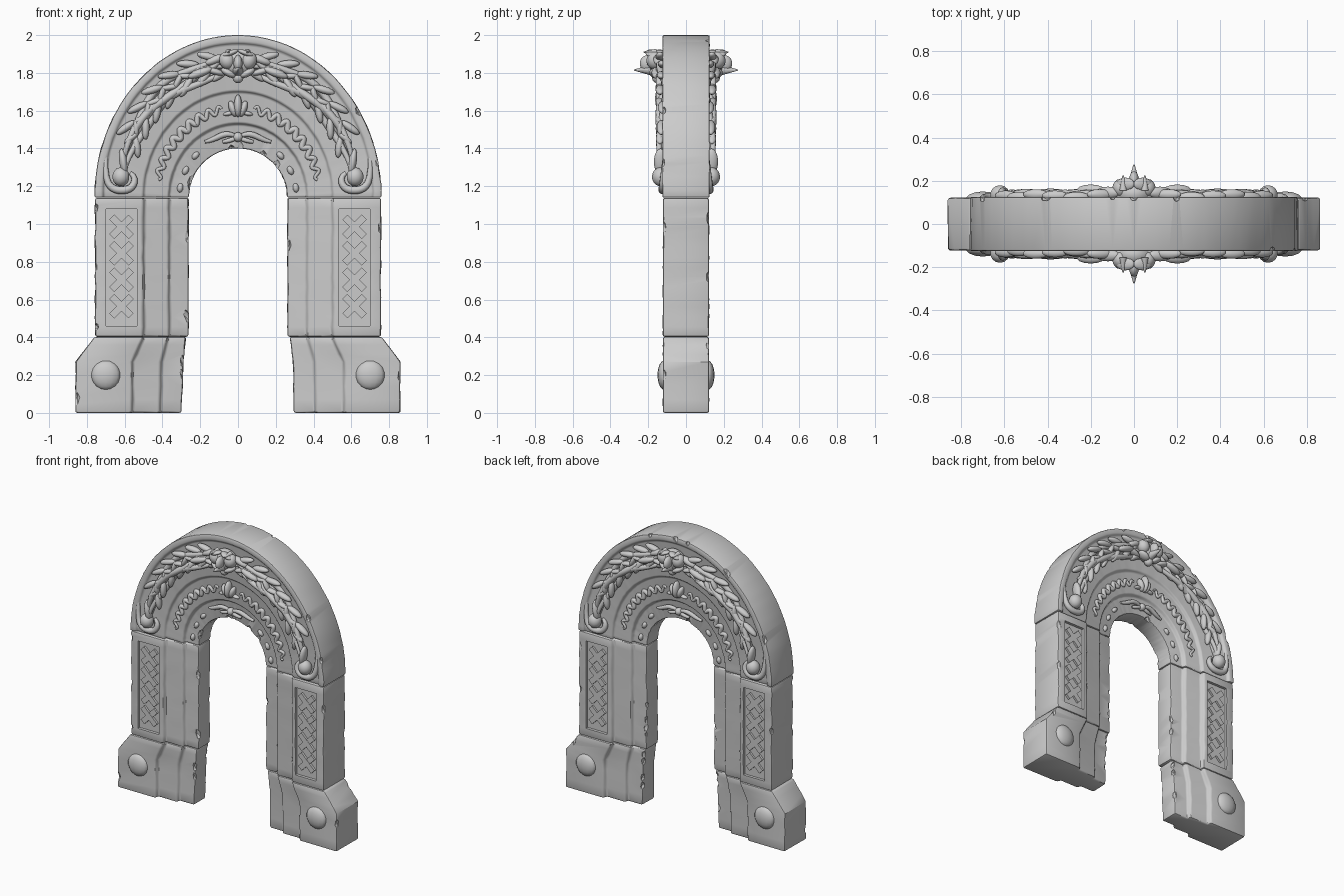
import bpy, bmesh, math, random
from mathutils import Matrix, Vector

if "Cube" in bpy.data.objects:
    bpy.data.objects.remove(bpy.data.objects["Cube"])

random.seed(4)
QUADS = [(sx, sy) for sx in (1, -1) for sy in (1, -1)]


def new_object(name, bm):
    bmesh.ops.recalc_face_normals(bm, faces=bm.faces)
    me = bpy.data.meshes.new(name)
    bm.to_mesh(me)
    bm.free()
    ob = bpy.data.objects.new(name, me)
    bpy.context.collection.objects.link(ob)
    return ob


def finish(ob, angle=35):
    bpy.ops.object.select_all(action='DESELECT')
    ob.select_set(True)
    bpy.context.view_layer.objects.active = ob
    bpy.ops.object.convert(target='MESH')
    bpy.ops.object.shade_smooth_by_angle(angle=math.radians(angle))


def section(pts):
    """Closed ring from (x, z, half depth) points, front then back."""
    return [(x, -d, z) for x, z, d in pts] + [(x, d, z) for x, z, d in reversed(pts)]


def stone(name, rings, chips, wear=0.003, panel=None):
    """Loft rings into a worn block, bevel it, then cut chips and panels."""
    bm = bmesh.new()
    loops = [[bm.verts.new((x + random.uniform(-wear, wear), y + random.uniform(-wear, wear) * 0.5, z))
              for x, y, z in r] for r in rings]
    n = len(rings[0])
    for a, b in zip(loops, loops[1:]):
        for i in range(n):
            bm.faces.new((a[i], a[(i + 1) % n], b[(i + 1) % n], b[i]))
    bm.faces.new(loops[0])
    bm.faces.new(loops[-1])
    ob = new_object(name, bm)
    bev = ob.modifiers.new("worn_edges", 'BEVEL')
    bev.width, bev.segments, bev.limit_method = 0.011, 2, 'ANGLE'
    bev.angle_limit = math.radians(40)
    cb = bmesh.new()
    for _ in range(chips):
        p = random.choice(rings[1:-1])[random.choice((0, n // 2 - 1, n // 2, n - 1))]
        s = [random.uniform(0.012, 0.024), random.uniform(0.012, 0.025), random.uniform(0.02, 0.045)]
        rot = Matrix.Rotation(random.uniform(-0.5, 0.5), 4, 'Y')
        bmesh.ops.create_icosphere(cb, subdivisions=1, radius=1,
                                   matrix=Matrix.Translation(p) @ rot @ Matrix.Diagonal((*s, 1)))
    if panel:
        x, z, w, h, y = panel
        for sy in (1, -1):
            bmesh.ops.create_cube(cb, size=1, matrix=Matrix.Translation((x, sy * (y + 0.05), z))
                                  @ Matrix.Diagonal((w, 0.1, h, 1)))
    cutter = new_object("chip_cutter", cb)
    cutter.hide_render = True
    mod = ob.modifiers.new("chips", 'BOOLEAN')
    mod.object, mod.operation, mod.solver, mod.use_self = cutter, 'DIFFERENCE', 'EXACT', True
    finish(ob)
    bpy.data.objects.remove(cutter)
    return ob


def blobs(name, items):
    """Ellipsoids (x, y, z, sx, sy, sz, turn) repeated on both sides and faces."""
    bm = bmesh.new()
    for x, y, z, a, b, c, turn in items:
        for sx, sy in QUADS:
            if x == 0 and sx < 0:
                continue
            m = (Matrix.Translation((sx * x, -sy * y, z)) @ Matrix.Rotation(sx * turn, 4, 'Y')
                 @ Matrix.Diagonal((a, b, c, 1)))
            bmesh.ops.create_uvsphere(bm, u_segments=14, v_segments=9, radius=1, matrix=m)
    finish(new_object(name, bm), 60)


def tubes(name, paths, radius):
    """Tapered tubes along (x, y, z) paths, repeated on both sides and faces."""
    cu = bpy.data.curves.new(name, 'CURVE')
    cu.dimensions, cu.bevel_depth, cu.bevel_resolution = '3D', radius, 2
    cu.use_fill_caps, cu.resolution_u = True, 3
    for path in paths:
        for sx, sy in QUADS:
            sp = cu.splines.new('NURBS')
            sp.points.add(len(path) - 1)
            for i, (p, (x, y, z)) in enumerate(zip(sp.points, path)):
                p.co = (sx * x, -sy * y, z, 1)
                p.radius = 0.5 + 0.5 * math.sin(math.pi * i / (len(path) - 1))
            sp.order_u, sp.use_endpoint_u = 4, True
    ob = bpy.data.objects.new(name, cu)
    bpy.context.collection.objects.link(ob)
    finish(ob, 60)


# Elliptical arch bands (half width, height, half depth), springing from z = 1.14
SPRING = 1.14
BANDS = [(.76, .86, .125), (.72, .82, .125), (.71, .81, .109), (.505, .565, .113),
         (.495, .555, .093), (.37, .395, .093), (.36, .385, .066), (.26, .26, .066)]


def on_band(t, f, inner, outer):
    a, b = BANDS[inner], BANDS[outer]
    w, h = a[0] + (b[0] - a[0]) * f, a[1] + (b[1] - a[1]) * f
    return w * math.cos(t), SPRING + h * math.sin(t), -math.atan2(h * math.cos(t), -w * math.sin(t))


# Arch
N = 72
stone("arch", [section([(a * math.cos(math.pi * k / N), SPRING + b * math.sin(math.pi * k / N), d)
                        for a, b, d in BANDS]) for k in range(N + 1)], 16, wear=0.002)

# Shafts and bases
DEPTHS = (.122, .122, .093, .093, .066, .066)
SHAFT = (.757, .505, .495, .37, .36, .262)
FOOT = [(0, (.86, .565, .555, .415, .405, .297)), (.27, (.86, .565, .555, .41, .40, .29)),
        (.40, (.76, .505, .495, .375, .365, .275))]


def foot_xs(z):
    (z0, a), (z1, b) = FOOT[:2] if z <= .27 else FOOT[1:]
    return [p + (q - p) * (z - z0) / (z1 - z0) for p, q in zip(a, b)]


for side, s in (("left", -1), ("right", 1)):
    stone(side + "_shaft", [section([(s * x, .403 + .735 * k / 14, d) for x, d in zip(SHAFT, DEPTHS)])
                            for k in range(15)], 9, panel=(s * .617, .77, .165, .62, .102))
    stone(side + "_base", [section([(s * x, z, d) for x, d in zip(foot_xs(z), DEPTHS)])
                           for z in (0, .07, .14, .2, .27, .31, .36, .402)], 6)

# Crossed bars in the recessed panels
bm = bmesh.new()
for i in range(4):
    for turn in (1, -1):
        for sx, sy in QUADS:
            bmesh.ops.create_cube(bm, size=1, matrix=Matrix.Translation((sx * .617, sy * .104, .565 + i * .14))
                                  @ Matrix.Rotation(turn * math.radians(45), 4, 'Y')
                                  @ Matrix.Diagonal((.145, .026 + .002 * turn, .038, 1)))
finish(new_object("panel_crosses", bm))

# Round bosses on the bases
blobs("base_bosses", [(.70, .115, .20, .078, .036, .078, 0)])

# Foliage garland on the outer band
strands = []
for k in range(4):
    path = []
    for i in range(26):
        t = .16 + 1.34 * i / 25
        spread = min(1, (t - .1) * 1.6)
        x, z, _ = on_band(t, .53 + spread * (.11 * (k - 1.5) + .05 * math.sin(9 * t + 2 * k)), 3, 1)
        path.append((x, .125 + .018 * math.sin(7 * t + 1.7 * k), z))
    strands.append(path)
tubes("garland_stems", strands, .021)
leaves = []
for i in range(13):
    t = .42 + i * .083
    f, lean = ((.38, .5), (.80, -.5))[i % 2]
    x, z, turn = on_band(t, f, 3, 1)
    leaves.append((x, .125 + .006 * (i % 3), z, .062, .024, .02, turn + lean))
    x, z, turn = on_band(t + .04, .58, 3, 1)
    leaves.append((x, .138, z, .05, .022, .016, turn - lean))
blobs("garland_leaves", leaves)

# Scroll ends of the garland
blobs("scroll_buds", [(.62, .135, 1.25, .046, .045, .05, 0), (.607, .135, 1.33, .022, .035, .07, .15)])
tubes("scroll_cups", [[(.70, .112, 1.36), (.705, .12, 1.25), (.68, .125, 1.185), (.61, .125, 1.175),
                       (.55, .125, 1.19), (.54, .12, 1.25), (.57, .115, 1.27)]], .022)

# Carved head at the crown
blobs("crown_head", [(0, .14, 1.85, .085, .06, .075, 0), (.058, .165, 1.865, .042, .045, .048, .3),
                     (.04, .185, 1.905, .045, .03, .014, .35), (.05, .16, 1.80, .045, .035, .02, -.5),
                     (0, .20, 1.85, .024, .045, .045, 0), (.12, .145, 1.87, .06, .028, .022, .4),
                     (.13, .14, 1.81, .06, .028, .018, -.3), (0, .15, 1.775, .03, .03, .03, 0),
                     (.2, .155, 1.80, .07, .028, .022, .35)])
bm = bmesh.new()
for sy in (1, -1):
    for x, z, y, r, h in ((0, 1.815, .22, .034, .11), (.05, 1.91, .19, .018, .07), (-.05, 1.91, .19, .018, .07)):
        bmesh.ops.create_cone(bm, cap_ends=True, segments=12, radius1=r, radius2=.003, depth=h,
                              matrix=Matrix.Translation((x, -sy * y, z))
                              @ Matrix.Rotation(sy * math.pi / 2, 4, 'X'))
finish(new_object("crown_beak", bm), 50)

# Wavy rope and leaf on the middle band
wave = []
for i in range(70):
    t = .20 + 1.17 * i / 69
    x, z, _ = on_band(t, .5 + .13 * math.sin(48 * t), 5, 4)
    wave.append((x, .098, z))
tubes("wavy_rope", [wave], .016)
blobs("middle_leaf", [(0, .105, 1.625, .022, .04, .06, 0), (.028, .10, 1.61, .02, .03, .045, .35),
                      (.05, .095, 1.585, .03, .02, .012, .2)])

# Studs and bow on the inner band
studs = []
for t in (.16, .46, .76):
    x, z, turn = on_band(t, .5, 7, 6)
    studs.append((x, .066, z, .025, .018, .016, turn))
blobs("inner_studs", studs)
tubes("inner_bow", [[(.0, .075, 1.46), (.04, .085, 1.48), (.09, .08, 1.475), (.13, .075, 1.445),
                     (.175, .07, 1.435)], [(.0, .08, 1.46), (.04, .085, 1.44), (.08, .075, 1.435)]], .017)
blobs("bow_knot", [(0, .08, 1.46, .026, .028, .026, 0)])
